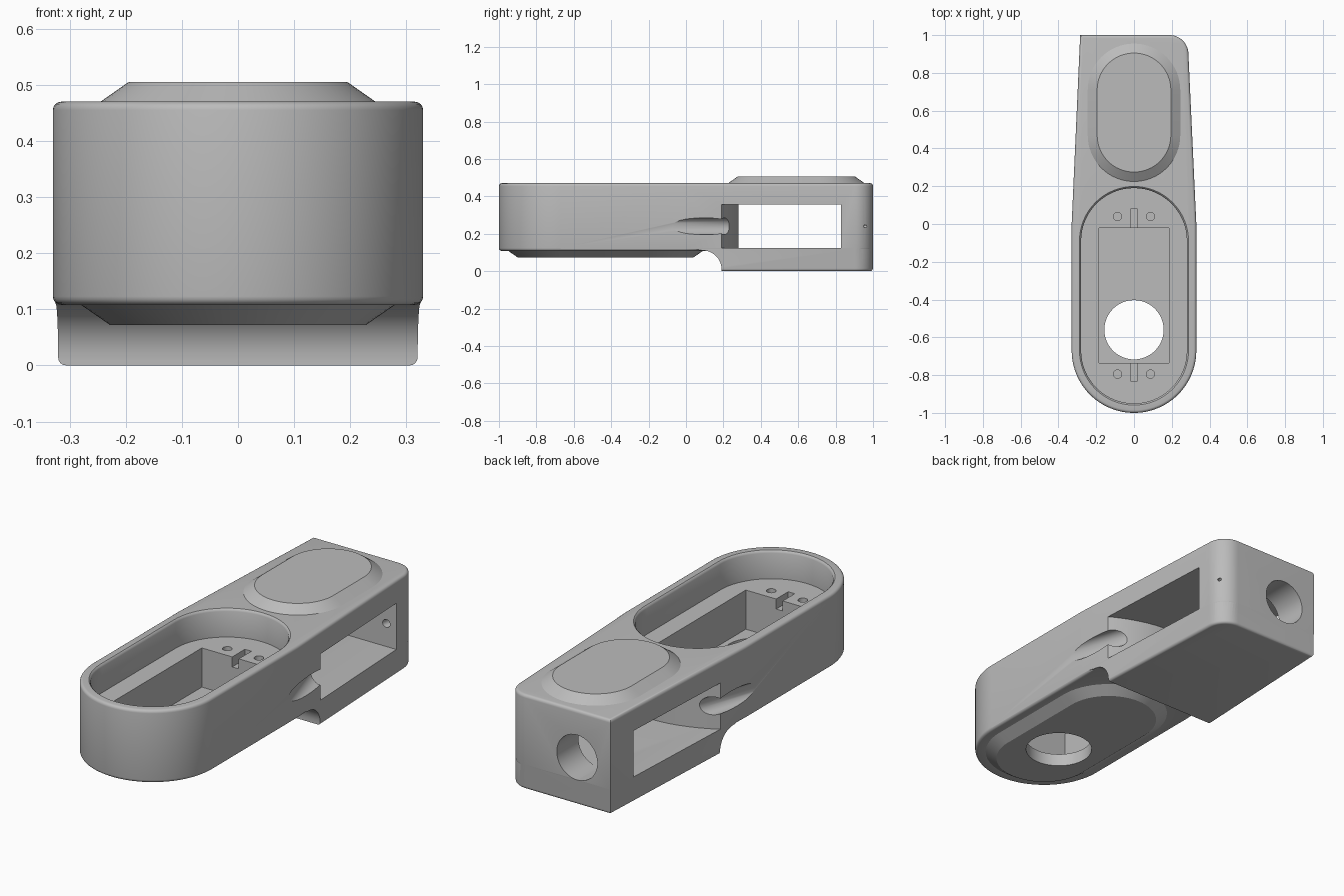
import bpy, bmesh
from math import sin, cos, pi, radians
from mathutils import Vector

cube = bpy.data.objects.get("Cube")
if cube:
    bpy.data.objects.remove(cube)

grey = bpy.data.materials.new("plain_grey")
grey.use_nodes = True
grey.diffuse_color = (0.5, 0.5, 0.5, 1)
grey.node_tree.nodes["Principled BSDF"].inputs["Base Color"].default_value = (0.5, 0.5, 0.5, 1)


def arc(cx, cy, r, a0, a1, n=24):
    return [(cx + r * cos(radians(a0 + (a1 - a0) * i / n)),
             cy + r * sin(radians(a0 + (a1 - a0) * i / n))) for i in range(n + 1)]


def capsule(y0, y1, r):
    return arc(0, y1, r, 0, 180, 32) + arc(0, y0, r, 180, 360, 32)


def loft(name, rings, bevel=0.0):
    """Closed solid through rings of 3D points; bevel rounds the end rims."""
    bm = bmesh.new()
    loops = [[bm.verts.new(p) for p in ring] for ring in rings]
    for a, b in zip(loops, loops[1:]):
        for i in range(len(a)):
            j = (i + 1) % len(a)
            bm.faces.new((a[i], a[j], b[j], b[i]))
    caps = [bm.faces.new(loops[0]), bm.faces.new(loops[-1])]
    bmesh.ops.recalc_face_normals(bm, faces=bm.faces)
    if bevel:
        rims = [e for f in caps for e in f.edges]
        bmesh.ops.bevel(bm, geom=rims, offset=bevel, segments=4, profile=0.5, affect='EDGES')
    mesh = bpy.data.meshes.new(name)
    bm.to_mesh(mesh)
    bm.free()
    mesh.materials.append(grey)
    obj = bpy.data.objects.new(name, mesh)
    bpy.context.collection.objects.link(obj)
    return obj


def stack(name, layers, bevel=0.0):
    """Solid from (outline, z) layers."""
    return loft(name, [[(x, y, z) for x, y in pts] for pts, z in layers], bevel)


def box(name, x0, x1, y0, y1, z0, z1):
    pts = [(x0, y0), (x1, y0), (x1, y1), (x0, y1)]
    return stack(name, [(pts, z0), (pts, z1)])


def rod(name, start, end, r, n=32):
    a, b = Vector(start), Vector(end)
    q = (b - a).to_track_quat('Z', 'Y')
    return loft(name, [[p + q @ Vector((x, y, 0)) for x, y in arc(0, 0, r, 0, 360, n)[:-1]]
                       for p in (a, b)])


def combine(target, tool, operation='DIFFERENCE'):
    tool.hide_render = True
    mod = target.modifiers.new("cut", 'BOOLEAN')
    mod.operation, mod.object, mod.solver = operation, tool, 'EXACT'
    bpy.context.view_layer.objects.active = target
    bpy.ops.object.modifier_apply(modifier=mod.name)
    bpy.data.objects.remove(tool)


# Plan outline: round front, tapered sides, one rounded back corner
outline = [(0.33, 0)] + arc(0.188, 0.9, 0.1, 0, 90, 12) + [(-0.285, 1), (-0.33, 0)]
outline += arc(0, -0.67, 0.33, 180, 360, 48)
inner = [(x * 0.997, y * 0.999) for x, y in outline]

body = stack("body", [(outline, 0.108), (outline, 0.47)], 0.015)

# Deeper rear block with a concave blend under the front half
rear = stack("rear_block", [(inner, 0), (inner, 0.3)], 0.014)
step = [(-1.2, -0.1), (0.19, -0.1)] + arc(0.09, 0.01, 0.1, 0, 90, 12) + [(0.05, 0.118), (-1.2, 0.118)]
combine(rear, loft("step_cutter", [[(x, y, z) for y, z in step] for x in (-0.6, 0.6)]))
combine(body, rear, 'UNION')

# Chamfered plate under the front half
plate = stack("bottom_plate", [(capsule(-0.67, -0.19, 0.228), 0.072),
                               (capsule(-0.67, -0.19, 0.28), 0.108),
                               (capsule(-0.67, -0.19, 0.28), 0.12)])
combine(body, plate, 'UNION')

# Recess with softened rim, rectangular pocket and round floor opening
floor = 0.33
combine(body, stack("recess_cutter", [(capsule(-0.67, -0.09, r), z) for r, z in
                                      ((0.28, floor), (0.28, 0.458), (0.284, 0.466),
                                       (0.29, 0.471), (0.29, 0.6))]))
combine(body, box("pocket_cutter", -0.185, 0.185, -0.735, -0.02, 0.135, 0.4))
combine(body, rod("floor_hole_cutter", (0, -0.56, 0), (0, -0.56, 0.2), 0.157, 48))

# Slots and screw holes at each end of the pocket
for y0, y1, hole_y in ((-0.04, 0.08, 0.04), (-0.83, -0.71, -0.795)):
    combine(body, box("slot_cutter", -0.018, 0.018, y0, y1, floor - 0.05, 0.4))
    for x in (-0.087, 0.087):
        combine(body, rod("screw_cutter", (x, hole_y, floor - 0.08), (x, hole_y, 0.4), 0.022, 20))

# Window through the rear block, its front wall bowed
xs = [-0.4 + 0.8 * i / 24 for i in range(25)]
window = [(x, 0.28 - 0.09 * (x / 0.32) ** 2) for x in xs] + [(0.4, 0.83), (-0.4, 0.83)]
combine(body, stack("window_cutter", [(window, 0.125), (window, 0.355)]))

# Finger grooves running from the window onto both flanks
for s in (-1, 1):
    combine(body, rod("groove_cutter", (s * 0.385, -0.1, 0.24), (s * 0.262, 0.3, 0.24), 0.045))

# Round opening in the back and the small corner hole
combine(body, rod("back_hole_cutter", (-0.1, 0.78, 0.235), (-0.1, 1.1, 0.235), 0.112, 40))
combine(body, rod("corner_hole_cutter", (0.23, 0.8, 0.24), (0.25, 0.9, 0.24), 0.02, 20))
combine(body, rod("pin_hole_cutter", (0.24, 0.85, 0.24), (0.29, 1.04, 0.24), 0.008, 12))

# Raised chamfered pad on the rear top
pad = stack("raised_pad", [(capsule(0.47, 0.71, 0.245), 0.462),
                           (capsule(0.47, 0.71, 0.245), 0.47),
                           (capsule(0.47, 0.71, 0.195), 0.505)])

for obj in (body, pad):
    bpy.ops.object.select_all(action='DESELECT')
    obj.select_set(True)
    bpy.context.view_layer.objects.active = obj
    bpy.ops.object.shade_smooth_by_angle(angle=radians(28))
